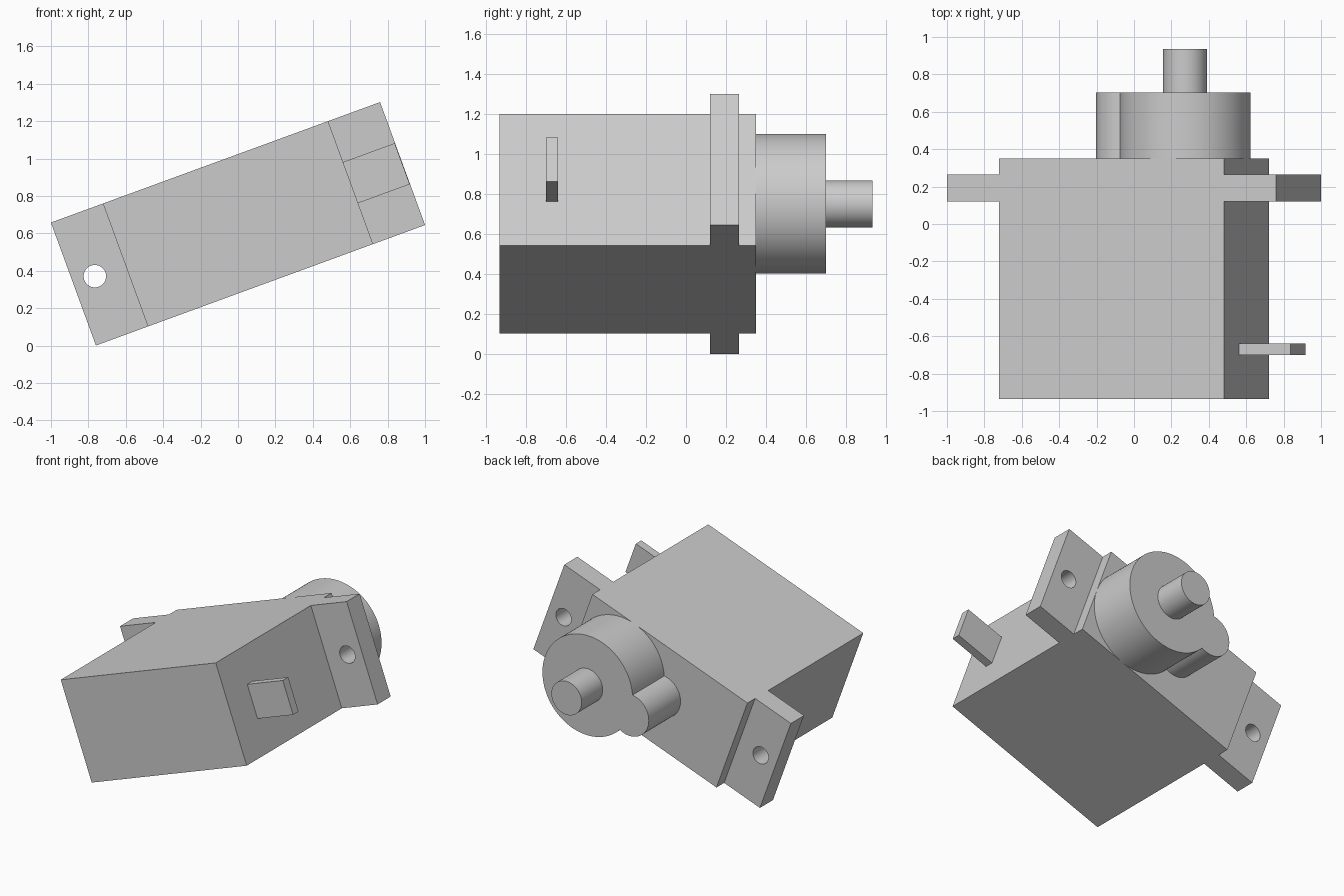
import bpy, bmesh
from math import radians, cos, sin, acos, tau, pi
from mathutils import Matrix, Vector

cube = bpy.data.objects.get("Cube")
if cube:
    bpy.data.objects.remove(cube, do_unlink=True)

# One plain grey for the whole model
grey = bpy.data.materials.new("light_grey")
grey.use_nodes = True
COLOUR = (0.6, 0.6, 0.6, 1)
grey.diffuse_color = COLOUR
grey.node_tree.nodes["Principled BSDF"].inputs["Base Color"].default_value = COLOUR

# Everything is modelled upright, then tilted about the y axis
TILT = Matrix.Translation((0, 0, 0.651)) @ Matrix.Rotation(radians(-20.1), 4, 'Y')
HALF_HEIGHT = 0.35
BODY_END, FLANGE_END = 0.641, 0.937
BACK = 0.35


def prism(name, points, sweep):
    """Extrude a closed outline along the sweep vector."""
    bm = bmesh.new()
    face = bm.faces.new([bm.verts.new(p) for p in points])
    grown = bmesh.ops.extrude_face_region(bm, geom=[face], use_keep_orig=True)
    moved = [g for g in grown["geom"] if isinstance(g, bmesh.types.BMVert)]
    bmesh.ops.translate(bm, verts=moved, vec=Vector(sweep))
    bmesh.ops.recalc_face_normals(bm, faces=bm.faces)
    mesh = bpy.data.meshes.new(name)
    bm.to_mesh(mesh)
    bm.free()
    mesh.materials.append(grey)
    obj = bpy.data.objects.new(name, mesh)
    bpy.context.collection.objects.link(obj)
    obj.matrix_world = TILT
    return obj


def arc(x, radius, y, start=0, end=tau, steps=64):
    """Points of an arc around (x, 0) in the plane facing y."""
    return [(x + radius * cos(a), y, radius * sin(a))
            for a in (start + (end - start) * i / steps for i in range(steps))]


def smooth(obj):
    bpy.ops.object.select_all(action='DESELECT')
    obj.select_set(True)
    bpy.context.view_layer.objects.active = obj
    bpy.ops.object.shade_smooth_by_angle(angle=radians(30))


# Case with mounting flanges: half outline, mirrored, swept over the height
right = [(BODY_END, -0.935), (BODY_END, 0.12), (FLANGE_END, 0.12),
         (FLANGE_END, 0.265), (BODY_END, 0.265), (BODY_END, BACK)]
outline = right + [(-x, y) for x, y in reversed(right)]
case = prism("case_with_flanges", [(x, y, -HALF_HEIGHT) for x, y in outline],
             (0, 0, 2 * HALF_HEIGHT))

# Screw holes through both flanges
for side in (-1, 1):
    cutter = prism("hole_cutter", arc(side * 0.815, 0.06, 0.05, steps=40), (0, 0.26, 0))
    cutter.hide_render = True
    cut = case.modifiers.new("screw_hole", 'BOOLEAN')
    cut.operation, cut.solver, cut.object = 'DIFFERENCE', 'EXACT', cutter
    bpy.context.view_layer.objects.active = case
    bpy.ops.object.modifier_apply(modifier=cut.name)
    bpy.data.objects.remove(cutter, do_unlink=True)
smooth(case)

# Gear housing: a large round joined with a small lobe centred on its rim
R, r = 0.35, 0.147
GEAR_X = BODY_END - R
LOBE_X = GEAR_X - R
big = pi - acos(1 - r * r / (2 * R * R))
small = acos(r / (2 * R))
housing = prism("gear_housing",
                arc(GEAR_X, R, BACK, -big, big, 96)
                + arc(LOBE_X, r, BACK, small, tau - small, 40),
                (0, 0.352, 0))
smooth(housing)

# Output shaft
shaft = prism("output_shaft", arc(GEAR_X, 0.1175, 0.70), (0, 0.235, 0))
smooth(shaft)

# Cable tab on the end of the case
tab = 0.117
prism("cable_tab", [(x, -0.70, z) for x, z in
                    ((BODY_END, -tab), (0.935, -tab), (0.935, tab), (BODY_END, tab))],
      (0, 0.06, 0))
